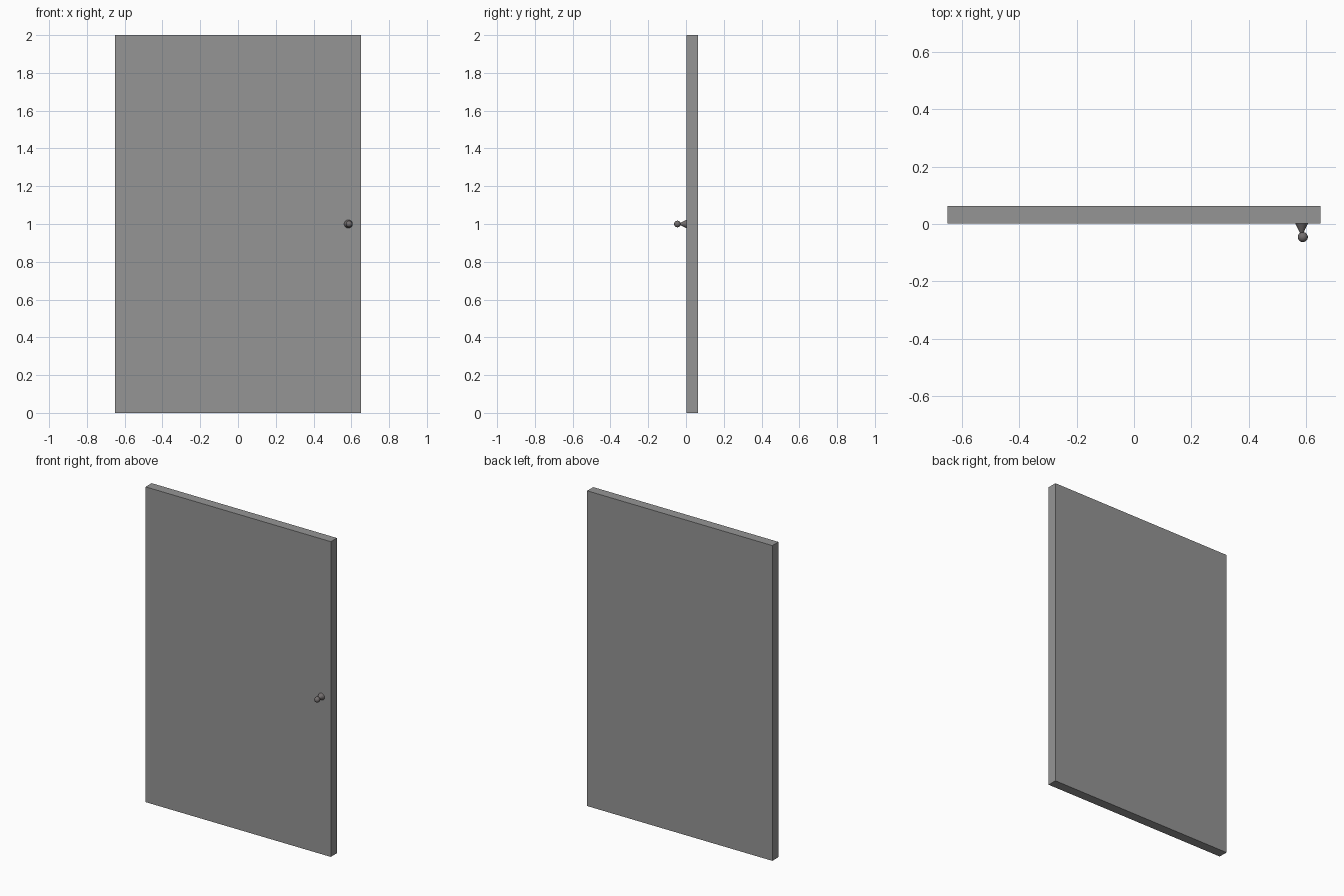
import bpy
from math import radians

if "Cube" in bpy.data.objects:
    bpy.data.objects.remove(bpy.data.objects["Cube"])


def paint(obj, name, color):
    mat = bpy.data.materials.new(name)
    mat.diffuse_color = color
    mat.use_nodes = True
    mat.node_tree.nodes["Principled BSDF"].inputs["Base Color"].default_value = mat.diffuse_color
    obj.data.materials.append(mat)


# Door slab
bpy.ops.mesh.primitive_cube_add(size=1, location=(0, 0.0325, 1))
door = bpy.context.object
door.name = "door_panel"
door.scale = (1.3, 0.061, 2)
bpy.ops.object.transform_apply(location=False, rotation=False, scale=True)
paint(door, "door_grey", (0.3, 0.3, 0.3, 1))

# Tapered knob stem, wide end against the door
bpy.ops.mesh.primitive_cone_add(vertices=32, radius1=0.022, radius2=0.003, depth=0.04,
                                location=(0.584, -0.018, 1), rotation=(radians(90), 0, 0))
stem = bpy.context.object
stem.name = "knob_stem"
bpy.ops.object.shade_smooth_by_angle()
paint(stem, "knob_dark", (0.17, 0.155, 0.155, 1))

# Round knob
bpy.ops.mesh.primitive_uv_sphere_add(segments=32, ring_count=16, radius=0.0175,
                                     location=(0.588, -0.0455, 1))
knob = bpy.context.object
knob.name = "knob"
bpy.ops.object.shade_smooth_by_angle()
knob.data.materials.append(stem.data.materials[0])
